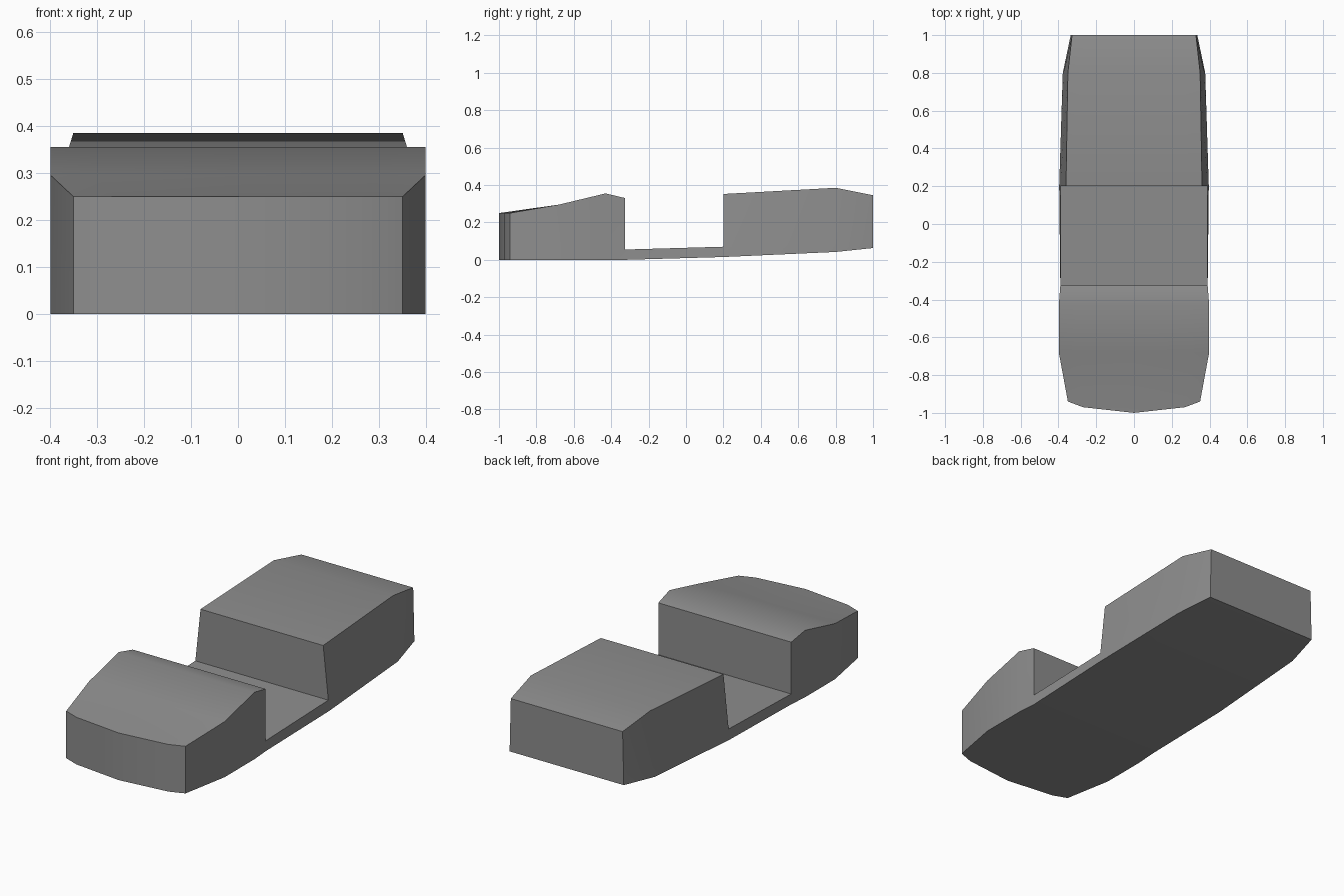
import bpy
import bmesh
import math

cube = bpy.data.objects.get("Cube")
if cube:
    bpy.data.objects.remove(cube, do_unlink=True)

# Single body colour
grey = bpy.data.materials.new("body_grey")
grey.use_nodes = True
colour = (0.27, 0.27, 0.27, 1)
grey.diffuse_color = colour
grey.node_tree.nodes["Principled BSDF"].inputs["Base Color"].default_value = colour

# Sections from nose to tail: y, lower half width, upper half width, underside z, roof z
SECTIONS = [
    (-0.94, 0.35, 0.35, 0.0, 0.25),
    (-0.68, 0.398, 0.398, 0.0, 0.295),
    (-0.43, 0.398, 0.398, 0.0, 0.355),
    (-0.325, 0.39, 0.39, 0.0, 0.33),
    (0.2, 0.396, 0.36, 0.015, 0.352),
    (0.8, 0.377, 0.35, 0.042, 0.385),
    (1.0, 0.335, 0.328, 0.063, 0.345),
]
COLUMNS = (-1, -0.77, 0, 0.77, 1)
NOSE_BULGE = (0, 0.03, 0.06, 0.03, 0)
DECK_THICKNESS = 0.055
GAP = 3  # the open deck lies between this section and the next

bm = bmesh.new()


def row(section, level, bulge):
    """One row of points across the body, level 0 = underside, 1 = roof."""
    y, low_w, high_w, low_z, high_z = section
    w = low_w + (high_w - low_w) * level
    z = low_z + (high_z - low_z) * level
    return [bm.verts.new((c * w, y - b, z)) for c, b in zip(COLUMNS, bulge)]


def strip(a, b):
    for i in range(len(a) - 1):
        bm.faces.new((a[i], a[i + 1], b[i + 1], b[i]))


def sides(a, b, c, d):
    for i in (0, -1):
        bm.faces.new((a[i], b[i], c[i], d[i]))


# Rows at the underside, deck height and roof of every section
rows = []
for n, s in enumerate(SECTIONS):
    bulge = NOSE_BULGE if n == 0 else (0,) * len(COLUMNS)
    deck = DECK_THICKNESS / (s[4] - s[3])
    rows.append([row(s, level, bulge) for level in (0, deck, 1)])

# Underside, flanks, roofs and open deck
for n in range(len(rows) - 1):
    a, b = rows[n], rows[n + 1]
    strip(a[0], b[0])
    sides(a[0], b[0], b[1], a[1])
    if n == GAP:
        strip(a[1], b[1])
    else:
        sides(a[1], b[1], b[2], a[2])
        strip(a[2], b[2])

# Nose and tail walls, and the two walls facing the deck
for end in (rows[0], rows[-1]):
    strip(end[0], end[1])
    strip(end[1], end[2])
for wall in (rows[GAP], rows[GAP + 1]):
    strip(wall[1], wall[2])

bmesh.ops.recalc_face_normals(bm, faces=bm.faces)
mesh = bpy.data.meshes.new("body_shell")
bm.to_mesh(mesh)
bm.free()
mesh.materials.append(grey)
body = bpy.data.objects.new("body_shell", mesh)
bpy.context.collection.objects.link(body)

# Soft hood and roof, crisp outer edges
bpy.ops.object.select_all(action="DESELECT")
body.select_set(True)
bpy.context.view_layer.objects.active = body
bpy.ops.object.shade_smooth_by_angle(angle=math.radians(30))
